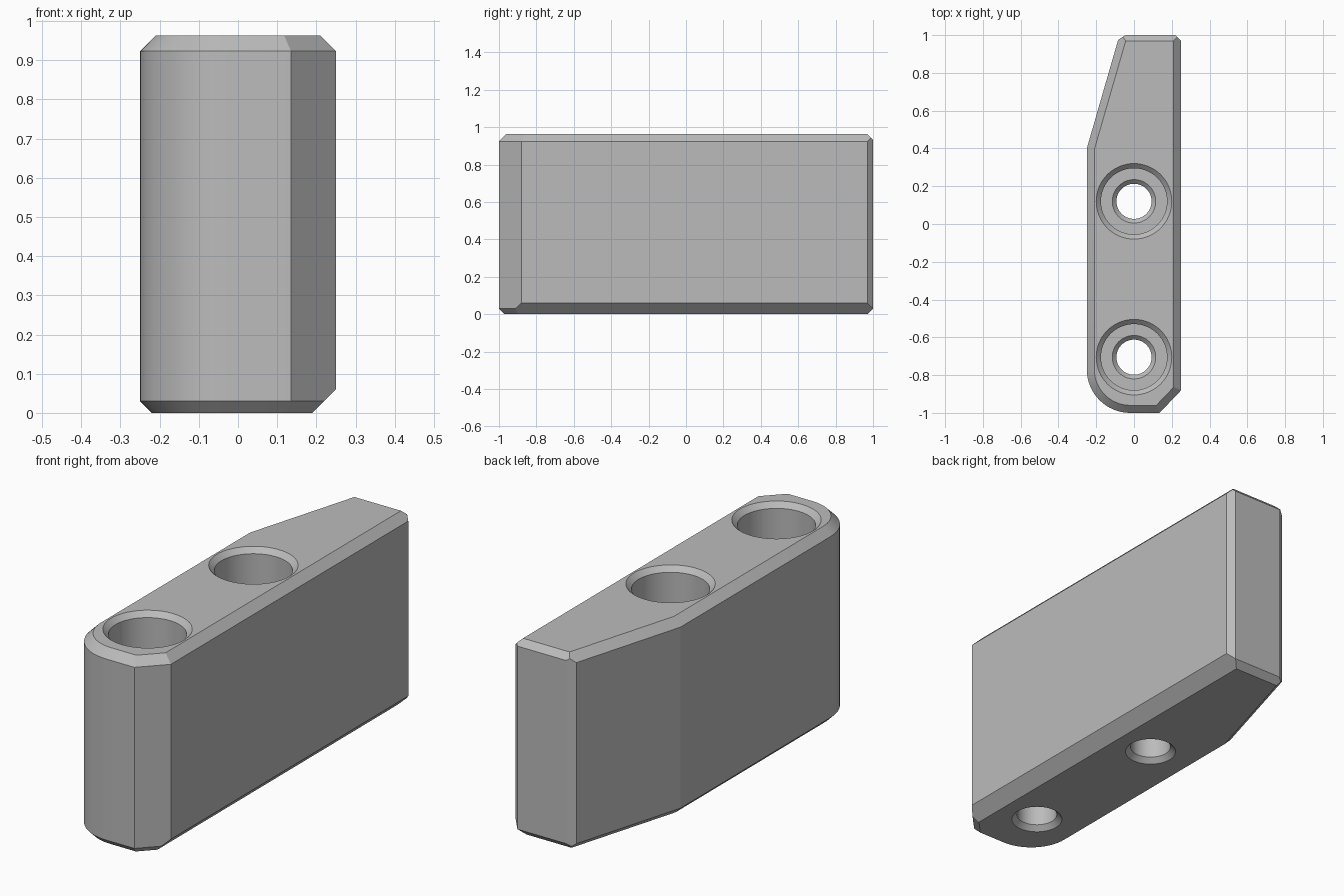
import bpy, bmesh, math
from mathutils import Vector

old = bpy.data.objects.get("Cube")
if old:
    bpy.data.objects.remove(old, do_unlink=True)

HEIGHT = 0.963

grey = bpy.data.materials.new("machined grey")
grey.use_nodes = True
colour = (0.5, 0.5, 0.5, 1)
grey.diffuse_color = colour
grey.node_tree.nodes["Principled BSDF"].inputs["Base Color"].default_value = colour


def make_object(name, bm):
    bmesh.ops.recalc_face_normals(bm, faces=bm.faces)
    mesh = bpy.data.meshes.new(name)
    bm.to_mesh(mesh)
    bm.free()
    mesh.materials.append(grey)
    ob = bpy.data.objects.new(name, mesh)
    bpy.context.collection.objects.link(ob)
    return ob


def select_only(ob):
    bpy.ops.object.select_all(action='DESELECT')
    ob.select_set(True)
    bpy.context.view_layer.objects.active = ob


def slice_off(bm, point, normal):
    """Remove everything beyond a plane and cap the cut."""
    geom = bm.verts[:] + bm.edges[:] + bm.faces[:]
    cut = bmesh.ops.bisect_plane(bm, geom=geom, dist=1e-6, plane_co=point,
                                 plane_no=normal, clear_outer=True)
    edges = [e for e in cut["geom_cut"] if isinstance(e, bmesh.types.BMEdge)]
    bmesh.ops.holes_fill(bm, edges=[e for e in edges if e.is_boundary], sides=0)


# Plan outline, counter-clockwise: (x, y, top chamfer, bottom chamfer of next side)
outline = [
    (0.135, -1.0, 0.04, 0.03),    # angled front corner
    (0.25, -0.88, 0.04, 0.06),    # long straight side
    (0.25, 0.97, 0, 0),           # back corner strip
    (0.22, 1.0, 0.03, 0.03),      # back
    (-0.045, 1.0, 0, 0),          # back corner strip
    (-0.084, 0.975, 0.04, 0.03),  # tapered side
    (-0.25, 0.4, 0.04, 0.03),     # short straight side
]
# Rounded front corner
STEPS = 16
for i in range(STEPS + 1):
    a = math.pi * (1 + 0.5 * i / STEPS)
    outline.append((-0.02 + 0.23 * math.cos(a), -0.77 + 0.23 * math.sin(a), 0.04, 0.03))

# Solid block
bm = bmesh.new()
base = bm.faces.new([bm.verts.new((x, y, 0)) for x, y, _, _ in outline])
up = bmesh.ops.extrude_face_region(bm, geom=[base])
bmesh.ops.translate(bm, vec=(0, 0, HEIGHT),
                    verts=[v for v in up["geom"] if isinstance(v, bmesh.types.BMVert)])
bmesh.ops.recalc_face_normals(bm, faces=bm.faces)

# Chamfers along the top and bottom rims
for i, (x, y, top, bottom) in enumerate(outline):
    nx, ny = outline[(i + 1) % len(outline)][:2]
    side = Vector((ny - y, x - nx, 0)).normalized()
    if top:
        slice_off(bm, Vector((x, y, HEIGHT - top)), side + Vector((0, 0, 1)))
    if bottom:
        slice_off(bm, Vector((x, y, bottom)), side - Vector((0, 0, 1)))
bmesh.ops.remove_doubles(bm, verts=bm.verts, dist=1e-5)
block = make_object("jaw_block", bm)

# Stepped bolt holes: (radius, z) from below to above
FLOOR = 0.45
profile = [(0.137, -0.02), (0.093, 0.024), (0.093, FLOOR - 0.022), (0.115, FLOOR),
           (0.175, FLOOR), (0.175, HEIGHT - 0.025), (0.22, HEIGHT + 0.02)]


def bolt_hole(y):
    bm = bmesh.new()
    rings = []
    for r, z in profile:
        made = bmesh.ops.create_circle(bm, segments=64, radius=r)["verts"]
        bmesh.ops.translate(bm, verts=made, vec=(0, y, z))
        rings.append(made)
    n = len(rings[0])
    for low, high in zip(rings, rings[1:]):
        for k in range(n):
            m = (k + 1) % n
            bm.faces.new((low[k], low[m], high[m], high[k]))
    bm.faces.new(rings[0])
    bm.faces.new(rings[-1])
    cutter = make_object("hole_cutter", bm)
    cutter.hide_render = True
    return cutter


for y in (0.12, -0.705):
    cutter = bolt_hole(y)
    mod = block.modifiers.new("bolt_hole", 'BOOLEAN')
    mod.operation = 'DIFFERENCE'
    mod.solver = 'EXACT'
    mod.object = cutter
    select_only(block)
    bpy.ops.object.modifier_apply(modifier=mod.name)
    bpy.data.objects.remove(cutter, do_unlink=True)

select_only(block)
bpy.ops.object.shade_smooth_by_angle(angle=math.radians(15))
